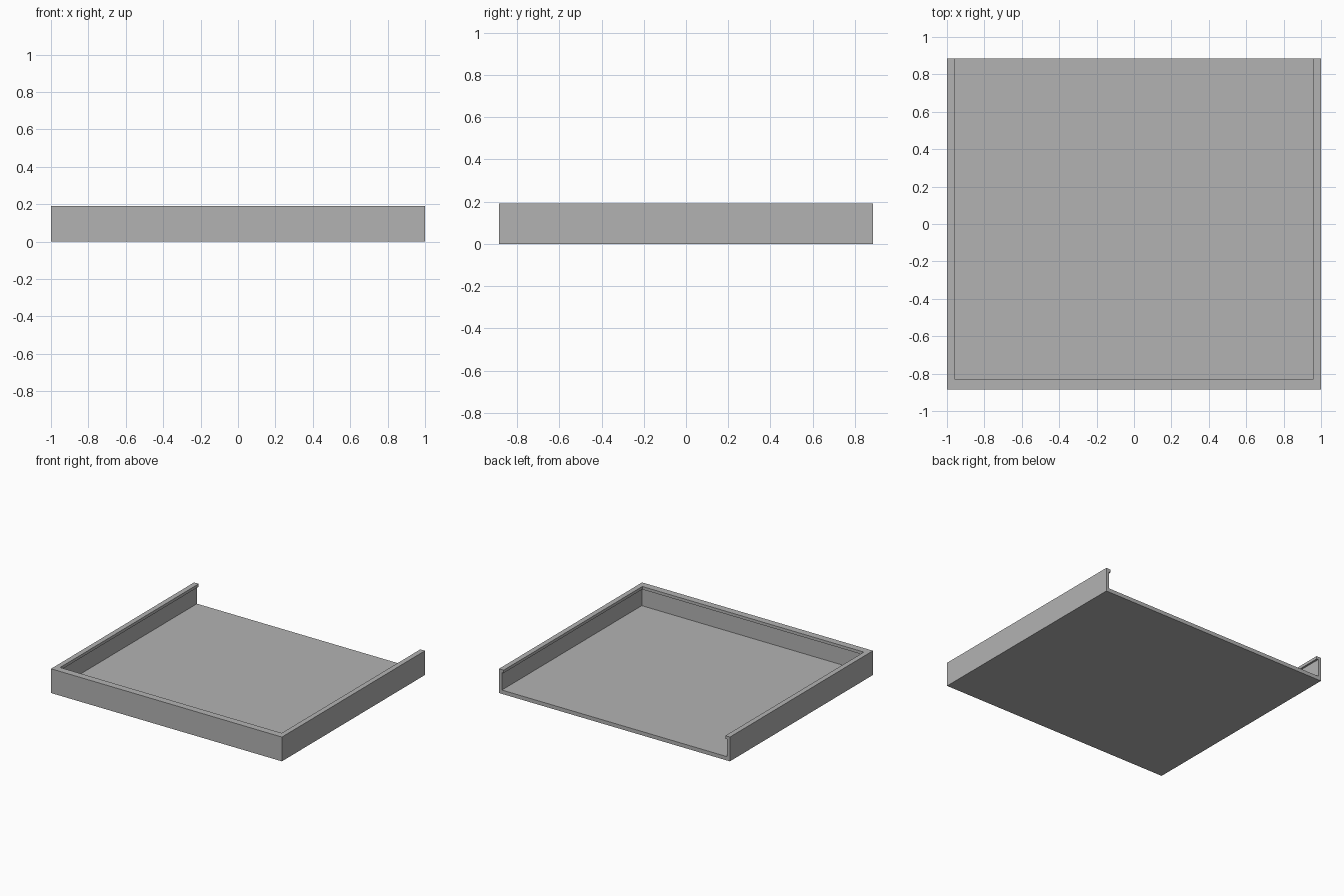
import bpy
import bmesh

cube = bpy.data.objects.get("Cube")
if cube:
    bpy.data.objects.remove(cube, do_unlink=True)

# Overall dimensions
HALF_X, HALF_Y, HEIGHT = 1.0, 0.885, 0.19
FLOOR_TOP, LIP_BOTTOM = 0.03, 0.167

grey = bpy.data.materials.new("plain grey")
grey.use_nodes = True
colour = (0.45, 0.45, 0.45, 1)
grey.diffuse_color = colour
grey.node_tree.nodes["Principled BSDF"].inputs["Base Color"].default_value = colour


def prism(name, outline, bottom, top):
    """Extrude a flat outline from bottom to top."""
    bm = bmesh.new()
    base = bm.faces.new([bm.verts.new((x, y, bottom)) for x, y in outline])
    extruded = bmesh.ops.extrude_face_region(bm, geom=[base], use_keep_orig=True)
    verts = [v for v in extruded["geom"] if isinstance(v, bmesh.types.BMVert)]
    bmesh.ops.translate(bm, verts=verts, vec=(0, 0, top - bottom))
    bmesh.ops.recalc_face_normals(bm, faces=bm.faces)
    mesh = bpy.data.meshes.new(name)
    bm.to_mesh(mesh)
    bm.free()
    mesh.materials.append(grey)
    obj = bpy.data.objects.new(name, mesh)
    bpy.context.collection.objects.link(obj)
    return obj


def u_outline(side, front):
    """Three-sided rim outline, open at the back."""
    inner_x, inner_y = HALF_X - side, front - HALF_Y
    right_half = [(-inner_x, inner_y), (-inner_x, HALF_Y),
                  (-HALF_X, HALF_Y), (-HALF_X, -HALF_Y)]
    return right_half + [(-x, y) for x, y in reversed(right_half)]


# Flat floor panel
prism("floor_panel", [(-HALF_X, -HALF_Y), (HALF_X, -HALF_Y),
                      (HALF_X, HALF_Y), (-HALF_X, HALF_Y)], 0, FLOOR_TOP)
# Side and front walls
prism("rim_walls", u_outline(0.025, 0.04), FLOOR_TOP, LIP_BOTTOM)
# Inward overhanging lip
prism("rim_lip", u_outline(0.04, 0.055), LIP_BOTTOM, HEIGHT)
